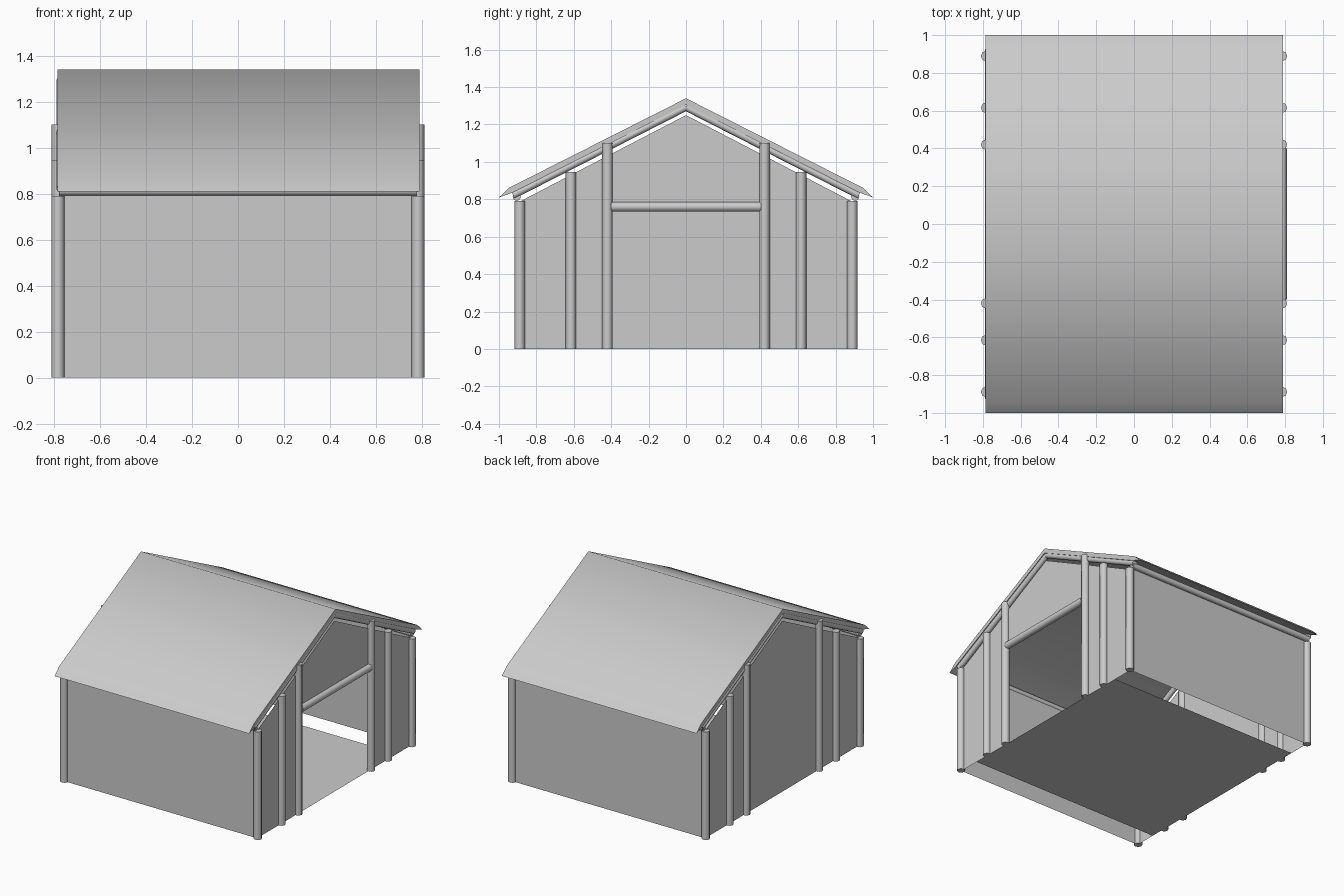
import bpy, math
from mathutils import Vector

if "Cube" in bpy.data.objects:
    bpy.data.objects.remove(bpy.data.objects["Cube"])


def mesh_object(name, verts, faces):
    me = bpy.data.meshes.new(name)
    me.from_pydata(verts, [], faces)
    ob = bpy.data.objects.new(name, me)
    bpy.context.collection.objects.link(ob)
    return ob


def smooth(ob):
    bpy.ops.object.select_all(action='DESELECT')
    ob.select_set(True)
    bpy.context.view_layer.objects.active = ob
    bpy.ops.object.shade_smooth_by_angle(angle=math.radians(60))


def log(name, a, b, r, sides=8):
    """Round log between two points."""
    a, b = Vector(a), Vector(b)
    d = b - a
    bpy.ops.mesh.primitive_cylinder_add(vertices=sides, radius=r, depth=d.length,
                                        location=(a + b) / 2)
    ob = bpy.context.object
    ob.name = name
    ob.rotation_mode = 'QUATERNION'
    ob.rotation_quaternion = d.to_track_quat('Z', 'Y')
    smooth(ob)
    return ob


WX, WY, PX = 0.778, 0.89, 0.783

# floor slab, short of the long walls
mesh_object("floor", [(-WX, -.73, 0), (WX, -.73, 0), (WX, .73, 0), (-WX, .73, 0)],
            [(0, 1, 2, 3)])

# long walls
for s, n in ((-1, "front"), (1, "back")):
    f = (0, 1, 2, 3) if s < 0 else (3, 2, 1, 0)
    y = s * WY
    mesh_object(n + "_wall", [(-WX, y, 0), (WX, y, 0), (WX, y, .8), (-WX, y, .8)], [f])


# gable walls: closed on the left, doorway on the right
def gable(name, x, profile):
    vs = [(x, y, z) for y, z in profile]
    ids = tuple(range(len(vs)))
    mesh_object(name, vs, [ids if x > 0 else ids[::-1]])


gable("closed_gable_wall", -WX, [(-WY, 0), (WY, 0), (WY, .787), (0, 1.25), (-WY, .787)])
gable("door_gable_upper", WX, [(-.42, .75), (.42, .75), (.42, 1.032), (0, 1.25), (-.42, 1.032)])
gable("door_gable_left", WX, [(-WY, 0), (-.42, 0), (-.42, 1.032), (-WY, .787)])
gable("door_gable_right", WX, [(.42, 0), (WY, 0), (WY, .787), (.42, 1.032)])

# posts and sloping rafters
for sx in (-1, 1):
    for sy in (-1, 1):
        for y, h in ((.889, .79), (.615, .945), (.42, 1.10)):
            log("post", (sx * PX, sy * y, 0), (sx * PX, sy * y, h), .028)
        log("rafter", (sx * .77, 0, 1.293), (sx * .77, sy * .925, .822), .02)

# door lintel and eave logs
log("door_lintel", (PX, -.4, .76), (PX, .4, .76), .026)
for sy in (-1, 1):
    log("eave_log", (-WX, sy * .905, .813), (WX, sy * .905, .813), .022)

# roof slab with bent eaves
half = [(1, .81), (.945, .862), (0, 1.34)]
under = [(0, 1.305), (.93, .835)]
prof = half + [(-y, z) for y, z in half[1::-1]] + [(-.93, .835), (0, 1.305), (.93, .835)]
n = len(prof)
verts = [(x, y, z) for x in (-.785, .79) for y, z in prof]
faces = [(i, i + n, (i + 1) % n + n, (i + 1) % n) for i in range(n)]
ends = [(0, 1, 7), (1, 2, 6, 7), (2, 3, 5, 6), (3, 4, 5)]
for e in ends:
    faces.append(e[::-1])
    faces.append(tuple(i + n for i in e))
roof = mesh_object("roof", verts, faces)
bm_mod = roof.data
import bmesh
bm = bmesh.new()
bm.from_mesh(bm_mod)
bmesh.ops.recalc_face_normals(bm, faces=bm.faces)
bm.to_mesh(bm_mod)
bm.free()
smooth(roof)
